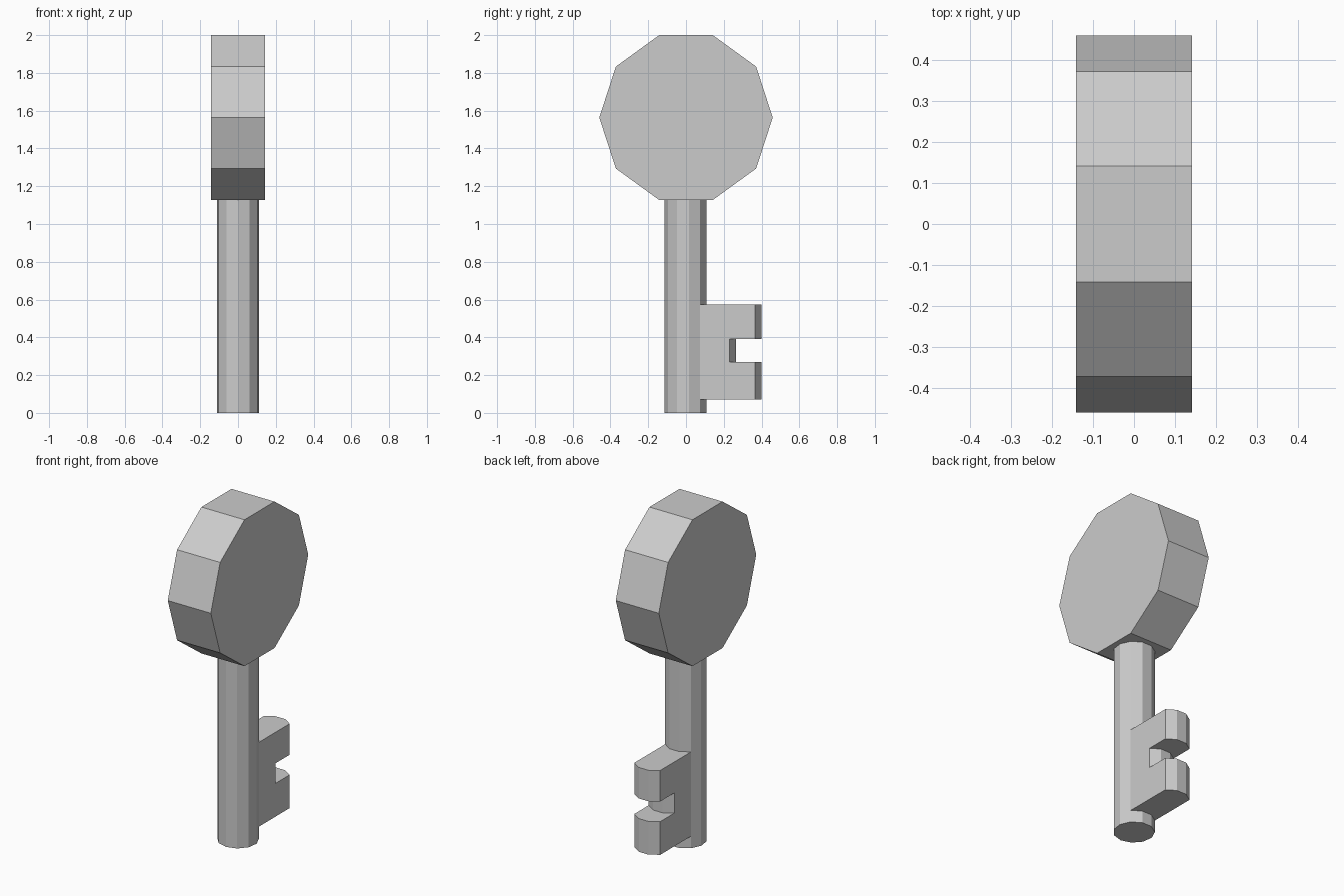
import bpy, bmesh, math
from mathutils import Vector

if "Cube" in bpy.data.objects:
    bpy.data.objects.remove(bpy.data.objects["Cube"])


def make_object(name, bm):
    bmesh.ops.recalc_face_normals(bm, faces=bm.faces)
    mesh = bpy.data.meshes.new(name)
    bm.to_mesh(mesh)
    bm.free()
    obj = bpy.data.objects.new(name, mesh)
    bpy.context.collection.objects.link(obj)
    return obj


def push_out(bm, faces, dy):
    """Extrude a patch of faces straight along y."""
    new = bmesh.ops.extrude_face_region(bm, geom=faces)["geom"]
    leftover = [f for f in faces if f.is_valid]
    if leftover:
        bmesh.ops.delete(bm, geom=leftover, context="FACES")
    verts = [g for g in new if isinstance(g, bmesh.types.BMVert)]
    bmesh.ops.translate(bm, verts=verts, vec=Vector((0, dy, 0)))
    return [g for g in new if isinstance(g, bmesh.types.BMFace)]


# Shaft: 11-sided rod, stacked rings where the bit starts, notches and ends
SIDES, RADIUS = 11, 0.113
LEVELS = [0, 0.072, 0.27, 0.39, 0.575, 1.13]
bm = bmesh.new()
rings = []
for z in LEVELS:
    angles = [i * math.tau / SIDES for i in range(SIDES)]
    rings.append([bm.verts.new((RADIUS * math.sin(a), -RADIUS * math.cos(a), z)) for a in angles])
bands = []
for low, high in zip(rings, rings[1:]):
    bands.append([bm.faces.new((low[i], low[(i + 1) % SIDES], high[(i + 1) % SIDES], high[i]))
                  for i in range(SIDES)])
bm.faces.new(rings[0][::-1])
bm.faces.new(rings[-1])

# Bit: pull the three rear sides out, then the two teeth further
rear = [f for band in bands[1:4] for f in band[4:7]]
tips = push_out(bm, rear, 0.157)
teeth = [f for f in tips if not 0.27 < f.calc_center_median().z < 0.39]
push_out(bm, teeth, 0.134)
bmesh.ops.dissolve_limit(bm, angle_limit=math.radians(1), verts=bm.verts, edges=bm.edges)
make_object("shaft_and_bit", bm)

# Bow: thick decagonal disc facing sideways
bpy.ops.mesh.primitive_cylinder_add(vertices=10, radius=0.459, depth=0.284,
                                    location=(0, 0, 1.5635), rotation=(0, math.pi / 2, 0))
bow = bpy.context.object
bow.name = "bow"
# Points of the decagon lie on the y axis, flats on top and bottom
bpy.ops.object.transform_apply(location=False, rotation=True, scale=False)
top = max(v.co.z for v in bow.data.vertices)
if top > 0.45:
    bow.rotation_euler.x = math.pi / 10
    bpy.ops.object.transform_apply(location=False, rotation=True, scale=False)
